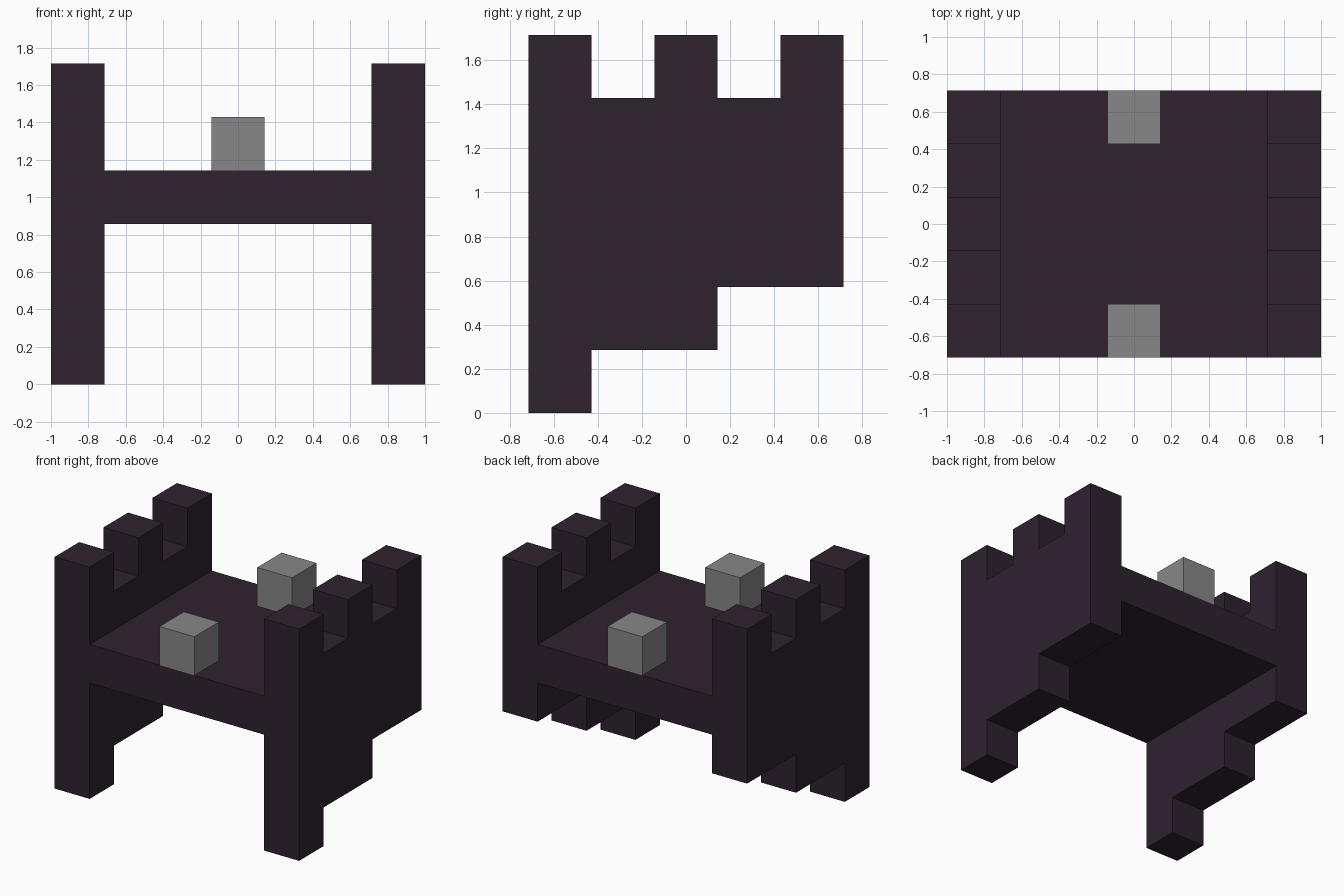
import bpy
import bmesh

U = 2 / 7  # block size: the model is 7 x 5 x 6 blocks

cube = bpy.data.objects.get("Cube")
if cube:
    bpy.data.objects.remove(cube, do_unlink=True)


def material(name, rgb):
    mat = bpy.data.materials.new(name)
    mat.use_nodes = True
    mat.diffuse_color = (*rgb, 1)
    bsdf = next(n for n in mat.node_tree.nodes if n.type == 'BSDF_PRINCIPLED')
    bsdf.inputs["Base Color"].default_value = (*rgb, 1)
    return mat


def prism(name, profile, x0, x1, mat):
    """Extrude a (y, z) block profile from x0 to x1, all in block units."""
    bm = bmesh.new()
    face = bm.faces.new([bm.verts.new((x0 * U, y * U, z * U)) for y, z in profile])
    side = bmesh.ops.extrude_face_region(bm, geom=[face])["geom"]
    verts = [g for g in side if isinstance(g, bmesh.types.BMVert)]
    bmesh.ops.translate(bm, verts=verts, vec=((x1 - x0) * U, 0, 0))
    bmesh.ops.recalc_face_normals(bm, faces=bm.faces)
    mesh = bpy.data.meshes.new(name)
    bm.to_mesh(mesh)
    bm.free()
    mesh.materials.append(mat)
    obj = bpy.data.objects.new(name, mesh)
    bpy.context.collection.objects.link(obj)


def rect(y0, y1, z0, z1):
    return [(y0, z0), (y1, z0), (y1, z1), (y0, z1)]


dark = material("dark plum", (0.0273, 0.016, 0.0284))
grey = material("mid grey", (0.242, 0.242, 0.242))

# Side walls: stepped underside, three battlements on top
wall = [(-2.5, 0), (-1.5, 0), (-1.5, 1), (0.5, 1), (0.5, 2), (2.5, 2),
        (2.5, 6), (1.5, 6), (1.5, 5), (0.5, 5), (0.5, 6),
        (-0.5, 6), (-0.5, 5), (-1.5, 5), (-1.5, 6), (-2.5, 6)]
prism("left_wall", wall, 2.5, 3.5, dark)
prism("right_wall", wall, -3.5, -2.5, dark)

# Deck between the walls
prism("deck", rect(-2.5, 2.5, 3, 4), -2.5, 2.5, dark)

# Grey blocks on the front and back edges of the deck
prism("front_block", rect(-2.5, -1.5, 4, 5), -0.5, 0.5, grey)
prism("back_block", rect(1.5, 2.5, 4, 5), -0.5, 0.5, grey)
